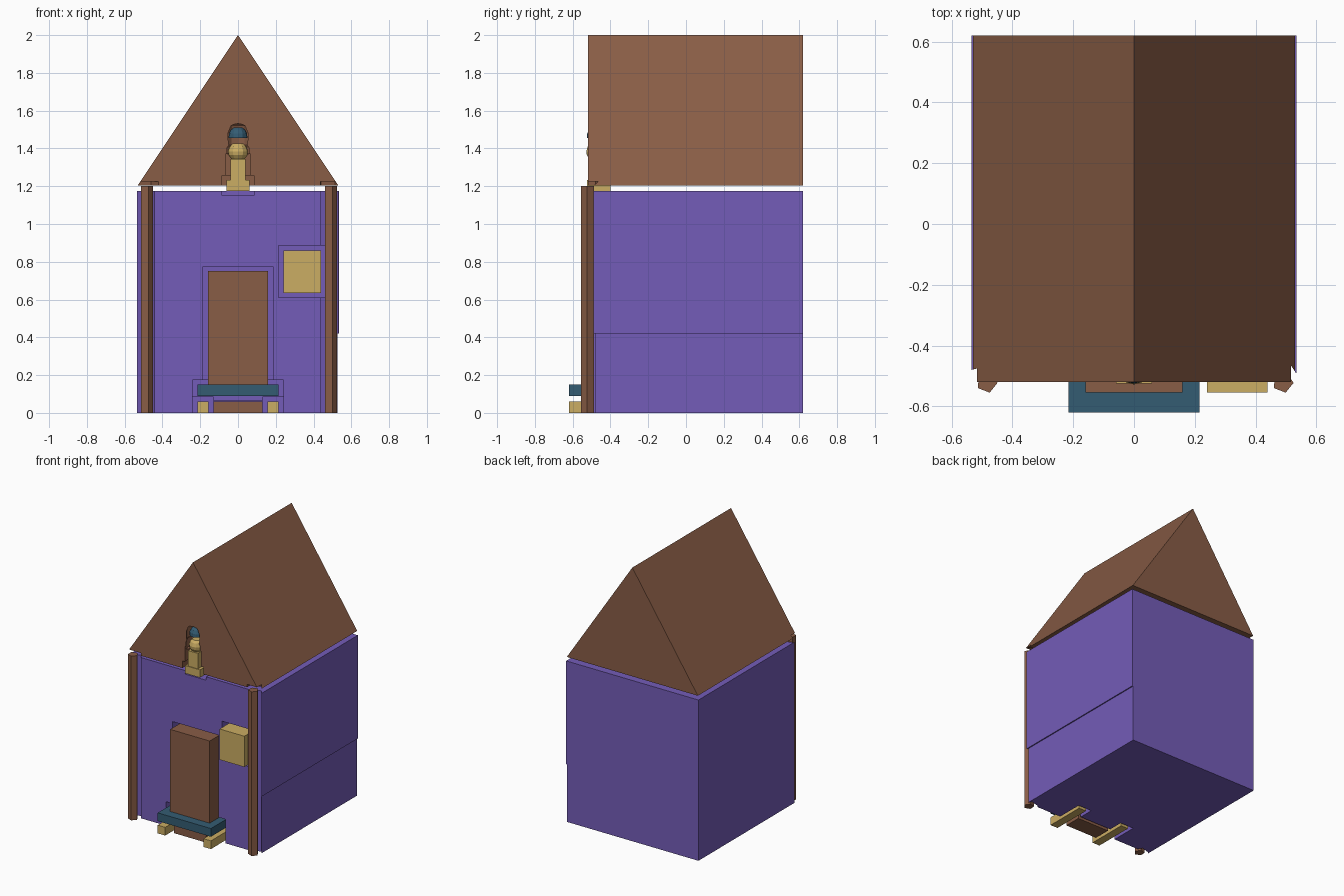
import bpy, bmesh, math
from mathutils import Vector

cube = bpy.data.objects.get("Cube")
if cube:
    bpy.data.objects.remove(cube, do_unlink=True)

GAP = 0.025  # clearance between each inserted part and its socket


def material(name, rgb):
    m = bpy.data.materials.new(name)
    m.use_nodes = True
    m.diffuse_color = (*rgb, 1)
    m.node_tree.nodes["Principled BSDF"].inputs["Base Color"].default_value = (*rgb, 1)
    return m


PURPLE = material("purple wall", (0.174, 0.107, 0.479))
BROWN = material("brown wood", (0.25, 0.109, 0.061))
YELLOW = material("ochre yellow", (0.597, 0.418, 0.125))
BLUE = material("slate blue", (0.034, 0.107, 0.171))


def make(name, bm, mat=None):
    bmesh.ops.recalc_face_normals(bm, faces=bm.faces)
    me = bpy.data.meshes.new(name)
    bm.to_mesh(me)
    bm.free()
    ob = bpy.data.objects.new(name, me)
    bpy.context.collection.objects.link(ob)
    if mat:
        me.materials.append(mat)
    return ob


def extrude(name, points, offset, mat=None):
    """Prism from a closed outline swept along offset."""
    bm = bmesh.new()
    face = bm.faces.new([bm.verts.new(p) for p in points])
    new = bmesh.ops.extrude_face_region(bm, geom=[face])["geom"]
    verts = [v for v in new if isinstance(v, bmesh.types.BMVert)]
    bmesh.ops.translate(bm, verts=verts, vec=Vector(offset))
    return make(name, bm, mat)


def box(name, x, y, z, mat=None, grow=0):
    x0, x1 = x[0] - grow, x[1] + grow
    y0, y1 = y[0] - grow, y[1] + grow
    z0, z1 = z[0] - grow, z[1] + grow
    base = [(x0, y0, z0), (x1, y0, z0), (x1, y1, z0), (x0, y1, z0)]
    return extrude(name, base, (0, 0, z1 - z0), mat)


def pentagon(name, cx, cy, radius, z0, z1, mat=None):
    ring = [math.radians(-75 + 72 * i) for i in range(5)]
    pts = [(cx + radius * math.cos(a), cy + radius * math.sin(a), z0) for a in ring]
    return extrude(name, pts, (0, 0, z1 - z0), mat)


def lathe(name, profile, cy, mat=None, sides=12):
    """Turned solid from (radius, height) pairs, closed with flat caps."""
    bm = bmesh.new()
    rings = []
    for r, z in profile:
        angles = [2 * math.pi * i / sides for i in range(sides)]
        rings.append([bm.verts.new((r * math.cos(a), cy + r * math.sin(a), z)) for a in angles])
    for low, high in zip(rings, rings[1:]):
        for i in range(sides):
            j = (i + 1) % sides
            bm.faces.new((low[i], low[j], high[j], high[i]))
    bm.faces.new(rings[0])
    bm.faces.new(rings[-1])
    return make(name, bm, mat)


def carve(targets, cutter):
    cutter.hide_render = True
    for ob in targets:
        mod = ob.modifiers.new("socket", "BOOLEAN")
        mod.operation = "DIFFERENCE"
        mod.solver = "EXACT"
        mod.object = cutter
        bpy.context.view_layer.objects.active = ob
        bpy.ops.object.modifier_apply(modifier=mod.name)
    bpy.data.objects.remove(cutter, do_unlink=True)


# House body, with a slight step on one side
FRONT, BACK = -0.49, 0.62
outline = [(-0.535, 0), (0.527, 0), (0.527, 0.42), (0.535, 0.42), (0.535, 1.175), (-0.535, 1.175)]
body = extrude("house_body", [(x, FRONT, z) for x, z in outline], (0, BACK - FRONT, 0), PURPLE)

# Gable roof, hovering just above the body
gable = [(-0.53, 1.205), (0.53, 1.205), (0, 2)]
roof = extrude("gable_roof", [(x, -0.52, z) for x, z in gable], (0, BACK + 0.52, 0), BROWN)

# Five-sided corner posts in their notches
for side, cx in (("right", -0.484), ("left", 0.49)):
    carve([body, roof], pentagon("cutter", cx, -0.521, 0.065, -0.1, 1.225))
    pentagon(side + "_corner_post", cx, -0.521, 0.035, 0, 1.2, BROWN)

# Box parts set into the front
fittings = [
    ("door", (-0.16, 0.16), (-0.555, -0.43), (0.15, 0.75), BROWN, [body]),
    ("door_step", (-0.215, 0.215), (-0.62, -0.4), (0.09, 0.15), BLUE, [body]),
    ("step_riser", (-0.13, 0.13), (-0.555, -0.43), (0, 0.06), BROWN, [body]),
    ("right_step_foot", (-0.215, -0.155), (-0.62, -0.32), (0, 0.06), YELLOW, [body]),
    ("left_step_foot", (0.155, 0.215), (-0.62, -0.32), (0, 0.06), YELLOW, [body]),
    ("window_panel", (0.24, 0.44), (-0.555, -0.43), (0.635, 0.86), YELLOW, [body]),
    ("ornament_base", (-0.06, 0.06), (-0.525, -0.4), (1.175, 1.232), YELLOW, [body, roof]),
    ("ornament_stem", (-0.04, 0.04), (-0.52, -0.43), (1.232, 1.345), YELLOW, [roof]),
]
for name, x, y, z, mat, targets in fittings:
    carve(targets, box("cutter", x, y, z, grow=GAP))
    box(name, x, y, z, mat)

# Turned ornament in a niche in the gable
CY = -0.475
carve([roof], lathe("cutter", [(0.06, 1.325), (0.075, 1.345), (0.075, 1.405), (0.06, 1.43)], CY))
carve([roof], lathe("cutter", [(0.07, 1.42), (0.072, 1.48), (0.06, 1.52), (0.045, 1.532)], CY))
bulb = [(0.036, 1.345), (0.05, 1.365), (0.053, 1.385), (0.045, 1.41), (0.03, 1.425)]
lathe("ornament_bulb", bulb, CY, YELLOW)
cap = [(0.05, 1.455), (0.048, 1.478), (0.037, 1.5), (0.022, 1.51)]
lathe("ornament_cap", cap, CY, BLUE)
